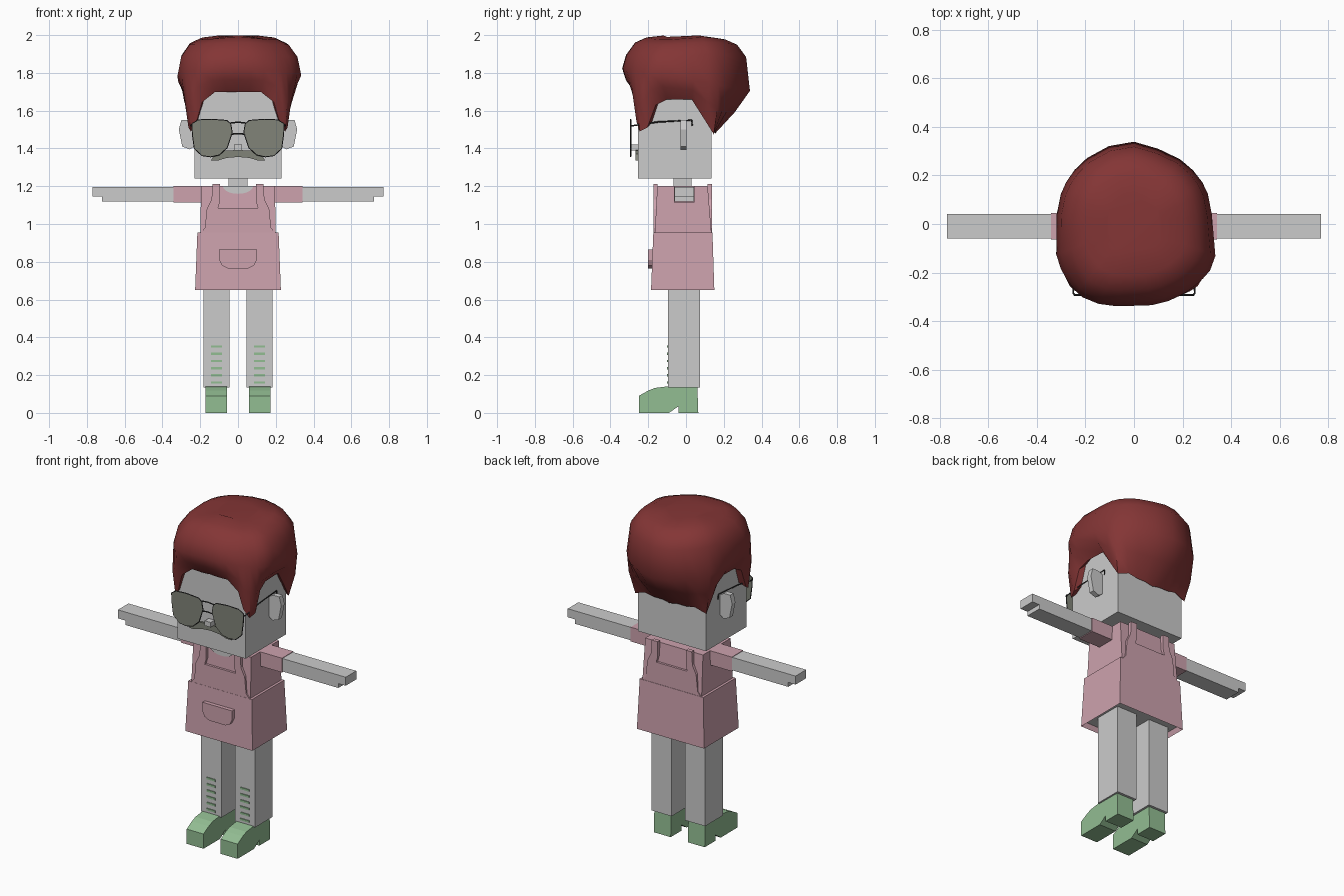
import bpy, bmesh, math
from mathutils import Vector

cube = bpy.data.objects.get("Cube")
if cube:
    bpy.data.objects.remove(cube, do_unlink=True)


def material(name, r, g, b):
    m = bpy.data.materials.new(name)
    m.use_nodes = True
    m.diffuse_color = (r, g, b, 1)
    m.node_tree.nodes["Principled BSDF"].inputs["Base Color"].default_value = (r, g, b, 1)
    return m


SKIN = material("light grey", .6, .6, .6)
PINK = material("dusty pink", .61, .36, .42)
GREEN = material("soft green", .29, .51, .29)
RED = material("dark red", .23, .036, .036)
LENS = material("olive grey", .22, .23, .19)
DARK = material("charcoal", .03, .03, .03)


def finish(name, bm, *mats):
    bmesh.ops.recalc_face_normals(bm, faces=bm.faces)
    mesh = bpy.data.meshes.new(name)
    bm.to_mesh(mesh)
    bm.free()
    for m in mats:
        mesh.materials.append(m)
    ob = bpy.data.objects.new(name, mesh)
    bpy.context.collection.objects.link(ob)
    return ob


def prism(name, points, axis, a, b, mat):
    """Extrude a 2D profile along x or y; the profile's second coordinate is z."""
    bm = bmesh.new()
    place = (lambda u, v, w: (w, u, v)) if axis == "x" else (lambda u, v, w: (u, w, v))
    face = bm.faces.new([bm.verts.new(place(u, v, a)) for u, v in points])
    ext = bmesh.ops.extrude_face_region(bm, geom=[face])
    verts = [g for g in ext["geom"] if isinstance(g, bmesh.types.BMVert)]
    bmesh.ops.translate(bm, verts=verts, vec=Vector(place(0, 0, b - a)))
    return finish(name, bm, mat)


def box(name, x0, x1, y0, y1, z0, z1, mat):
    return prism(name, [(x0, z0), (x1, z0), (x1, z1), (x0, z1)], "y", y0, y1, mat)


def tapered(name, low, high, mat, hollow=None):
    """Box between two levels, each (half width, back y, front y, z)."""
    bm = bmesh.new()
    rings = [[bm.verts.new(p) for p in ((-w, f, z), (w, f, z), (w, b, z), (-w, b, z))]
             for w, b, f, z in (low, high)]
    bottom = bm.faces.new(rings[0])
    bm.faces.new(rings[1])
    for i in range(4):
        j = (i + 1) % 4
        bm.faces.new((rings[0][i], rings[0][j], rings[1][j], rings[1][i]))
    if hollow:
        bmesh.ops.recalc_face_normals(bm, faces=bm.faces)
        bmesh.ops.inset_region(bm, faces=[bottom], thickness=.015)
        bmesh.ops.translate(bm, verts=bottom.verts, vec=(0, 0, .03))
        bottom.material_index = 1
        return finish(name, bm, mat, hollow)
    return finish(name, bm, mat)


def wire(name, paths, radius, mat, cyclic=False):
    cu = bpy.data.curves.new(name, "CURVE")
    cu.dimensions = "3D"
    cu.bevel_depth = radius
    cu.bevel_resolution = 0
    for path in paths:
        sp = cu.splines.new("POLY")
        sp.points.add(len(path) - 1)
        for p, co in zip(sp.points, path):
            p.co = (*co, 1)
        sp.use_cyclic_u = cyclic
    cu.materials.append(mat)
    ob = bpy.data.objects.new(name, cu)
    bpy.context.collection.objects.link(ob)


def mirrored(points, s):
    return [(u * s, v) for u, v in points]


# Head, neck and dress
box("head", -.23, .23, -.255, .135, 1.24, 1.76, SKIN)
box("neck", -.05, .05, -.065, .03, 1.18, 1.25, SKIN)
tapered("bodice", (.2, .135, -.165, .95), (.195, .115, -.152, 1.2), PINK)
tapered("skirt", (.227, .15, -.185, .65), (.215, .14, -.173, .955), PINK, SKIN)
scoop = [(.08 * math.cos(a), 1.2 + .04 * math.sin(a))
         for a in [math.pi * (1 + i / 10) for i in range(11)]]
prism("neckline", scoop, "y", -.16, -.15, SKIN)

# Apron bib, front and back, with shoulder straps
half = [(.2, .95), (.175, .98), (.165, 1.08), (.14, 1.13), (.135, 1.212),
        (.095, 1.212), (.095, 1.12), (.105, 1.085)]
bib = half + [(-u, v) for u, v in reversed(half)]
prism("front_bib", bib, "y", -.172, -.15, PINK)
prism("back_bib", bib, "y", .114, .138, PINK)
pocket = [(-.1, .865), (-.1, .81), (-.085, .78), (-.055, .765),
          (.055, .765), (.085, .78), (.1, .81), (.1, .865)]
prism("pocket", pocket, "y", -.2, -.17, PINK)

# Limbs, shoes, ears
hand = [(.33, 1.118), (.72, 1.118), (.72, 1.145), (.77, 1.145), (.77, 1.197), (.33, 1.197)]
shoe = [(-.25, 0), (-.09, 0), (-.04, .035), (-.04, 0), (.065, 0), (.06, .14),
        (-.1, .14), (-.165, .132), (-.2, .118), (-.25, .09)]
ear = [(.22, 1.42), (.255, 1.395), (.295, 1.41), (.313, 1.5), (.3, 1.55), (.26, 1.55), (.22, 1.53)]
for s, side in ((1, "left"), (-1, "right")):
    prism(side + "_arm", mirrored(hand, s), "y", -.06, .042, SKIN)
    box(side + "_sleeve", s * .18, s * .342, -.064, .046, 1.113, 1.2, PINK)
    box(side + "_leg", s * .045, s * .182, -.095, .075, .135, .69, SKIN)
    prism(side + "_shoe", shoe, "x", s * .058, s * .172, GREEN)
    prism(side + "_ear", mirrored(ear, s), "y", -.03, .002, SKIN)
    for i in range(6):
        z = .155 + i * .038
        box(f"{side}_lace_{i + 1}", s * .084, s * .143, -.1, -.094, z, z + .012, GREEN)

# Glasses, nose and moustache
lens = [(.24, 1.475), (.23, 1.4), (.19, 1.363), (.145, 1.357), (.1, 1.367), (.058, 1.405),
        (.032, 1.485), (.04, 1.53), (.06, 1.547), (.14, 1.553), (.21, 1.55), (.243, 1.53)]
for s, side in ((1, "left"), (-1, "right")):
    prism(side + "_lens", mirrored(lens, s), "y", -.296, -.29, LENS)
    wire(side + "_rim", [[(s * u, -.293, v) for u, v in lens]], .004, DARK, True)
    wire(side + "_temple", [[(s * .243, -.293, 1.52), (s * .25, -.285, 1.52), (s * .245, -.15, 1.54),
                             (s * .24, .03, 1.55), (s * .24, .033, 1.52)]], .004, DARK)
wire("bridge", [[(-.04, -.293, z), (0, -.293, z + .004), (.04, -.293, z)] for z in (1.535, 1.475)], .004, DARK)
box("nose", -.02, .02, -.293, -.25, 1.39, 1.42, SKIN)
lip = [(0, 1.392), (.07, 1.388), (.125, 1.37), (.143, 1.335), (.11, 1.335), (.06, 1.35), (0, 1.355)]
prism("moustache", lip + [(-u, v) for u, v in reversed(lip[1:-1])], "y", -.268, -.25, LENS)

# Hair: hairline (x, y, z) on one side, mirrored, lofted up over an uneven outline
line = [(0, -.27, 1.7), (.06, -.275, 1.7), (.12, -.272, 1.7), (.19, -.27, 1.645), (.22, -.262, 1.54),
        (.25, -.245, 1.49), (.262, -.205, 1.51), (.262, -.16, 1.63), (.255, -.1, 1.66), (.25, .03, 1.66),
        (.245, .1, 1.55), (.24, .147, 1.475), (.17, .155, 1.5), (.11, .155, 1.49), (.05, .155, 1.49), (0, .155, 1.48)]
hairline = line + [(-x, y, z) for x, y, z in reversed(line[1:-1])]
outline = [(-27, .37), (0, .32), (27, .33), (72, .325), (92, .34), (141, .33), (175, .32),
           (214, .355), (237, .37), (267, .335), (312, .355), (333, .37)]


def reach(deg):
    deg = (deg + 27) % 360 - 27
    for (a, r), (b, q) in zip(outline, outline[1:]):
        if a <= deg <= b:
            return r + (q - r) * (deg - a) / (b - a)


bm = bmesh.new()
rings = [[] for _ in range(8)]
for x, y, z in hairline:
    a = math.atan2(y, x)
    d = Vector((math.cos(a), math.sin(a), 0))
    r = reach(math.degrees(a))
    widest = d * r + Vector((0, 0, 1.765 - .06 * math.sin(a)))
    edge = Vector((x, y, z))
    column = [d * r * k + Vector((0, 0, h + .006 * math.sin(3 * a)))
              for k, h in ((.35, 1.992), (.62, 1.982), (.8, 1.955), (.94, 1.89))]
    column += [widest, widest.lerp(edge, .5) + d * .012, edge,
               Vector((x * .88, y * .88, z + .03))]
    for ring, co in zip(rings, column):
        ring.append(bm.verts.new(co))
bm.faces.new(rings[0])
n = len(hairline)
for upper, lower in zip(rings, rings[1:]):
    for i in range(n):
        j = (i + 1) % n
        bm.faces.new((upper[i], upper[j], lower[j], lower[i]))
hair = finish("hair", bm, RED)
bpy.ops.object.select_all(action="DESELECT")
hair.select_set(True)
bpy.context.view_layer.objects.active = hair
bpy.ops.object.shade_smooth_by_angle(angle=math.radians(40))
